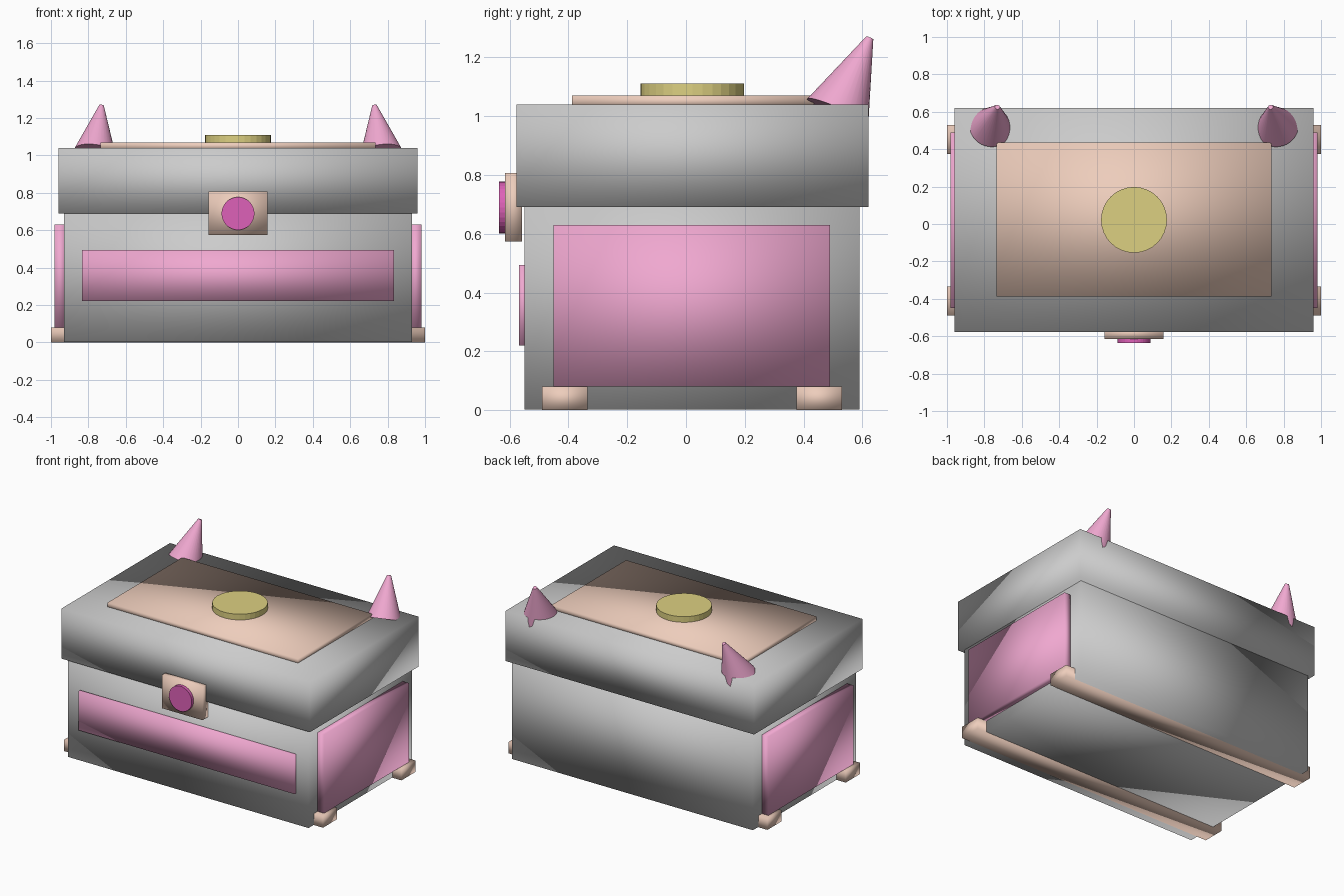
import bpy
from mathutils import Vector

if "Cube" in bpy.data.objects:
    bpy.data.objects.remove(bpy.data.objects["Cube"])


def material(name, rgb):
    m = bpy.data.materials.new(name)
    m.diffuse_color = (*rgb, 1)
    m.use_nodes = True
    m.node_tree.nodes["Principled BSDF"].inputs["Base Color"].default_value = m.diffuse_color
    return m


PINK = material("pink", (0.87, 0.39, 0.63))
PEACH = material("peach", (0.85, 0.61, 0.50))
YELLOW = material("yellow", (0.72, 0.63, 0.22))
MAGENTA = material("magenta", (0.73, 0.12, 0.48))


def finish(name, mat):
    ob = bpy.context.object
    ob.name = ob.data.name = name
    if mat:
        ob.data.materials.append(mat)
    return ob


def box(name, x, y, z, mat=None):
    """Box from (min, max) ranges, softly shaded across its edges."""
    mid = [(r[0] + r[1]) / 2 for r in (x, y, z)]
    bpy.ops.mesh.primitive_cube_add(size=1, location=mid)
    ob = finish(name, mat)
    ob.scale = [r[1] - r[0] for r in (x, y, z)]
    bpy.ops.object.transform_apply(location=False, rotation=False, scale=True)
    bpy.ops.object.shade_smooth()
    return ob


def cone(name, start, end, r1, r2, mat, smooth=False):
    """Cone or disc running from start to end."""
    a, b = Vector(start), Vector(end)
    bpy.ops.mesh.primitive_cone_add(
        vertices=32, radius1=r1, radius2=r2, depth=(b - a).length,
        location=(a + b) / 2, rotation=(b - a).to_track_quat('Z', 'Y').to_euler())
    ob = finish(name, mat)
    if smooth:
        bpy.ops.object.shade_smooth_by_angle()
    return ob


# Chest and overhanging lid
box("chest_body", (-0.93, 0.93), (-0.55, 0.59), (0.002, 0.70))
box("lid", (-0.96, 0.96), (-0.577, 0.62), (0.69, 1.04))

# Lid plate with round medallion
box("lid_plate", (-0.735, 0.735), (-0.388, 0.435), (1.03, 1.07), PEACH)
cone("lid_medallion", (0, 0.022, 1.06), (0, 0.022, 1.11), 0.176, 0.176, YELLOW)

# Front panel, latch and latch button
box("front_panel", (-0.835, 0.835), (-0.568, -0.54), (0.22, 0.493), PINK)
box("latch_plate", (-0.157, 0.157), (-0.615, -0.557), (0.573, 0.806), PEACH)
cone("latch_button", (0, -0.605, 0.689), (0, -0.636, 0.689), 0.088, 0.088, MAGENTA)

# Runners under the chest
for name, y in (("front", (-0.49, -0.335)), ("back", (0.375, 0.53))):
    box(name + "_runner", (-1, 1), y, (0, 0.08), PEACH)

# Side panels and ears, tipped back and slightly inward
for name, s in (("left", -1), ("right", 1)):
    box(name + "_side_panel", sorted((s * 0.92, s * 0.98)), (-0.45, 0.49), (0.08, 0.63), PINK)
    cone(name + "_ear", (s * 0.766, 0.516, 1.014), (s * 0.73, 0.625, 1.266),
         0.113, 0.013, PINK, smooth=True)
